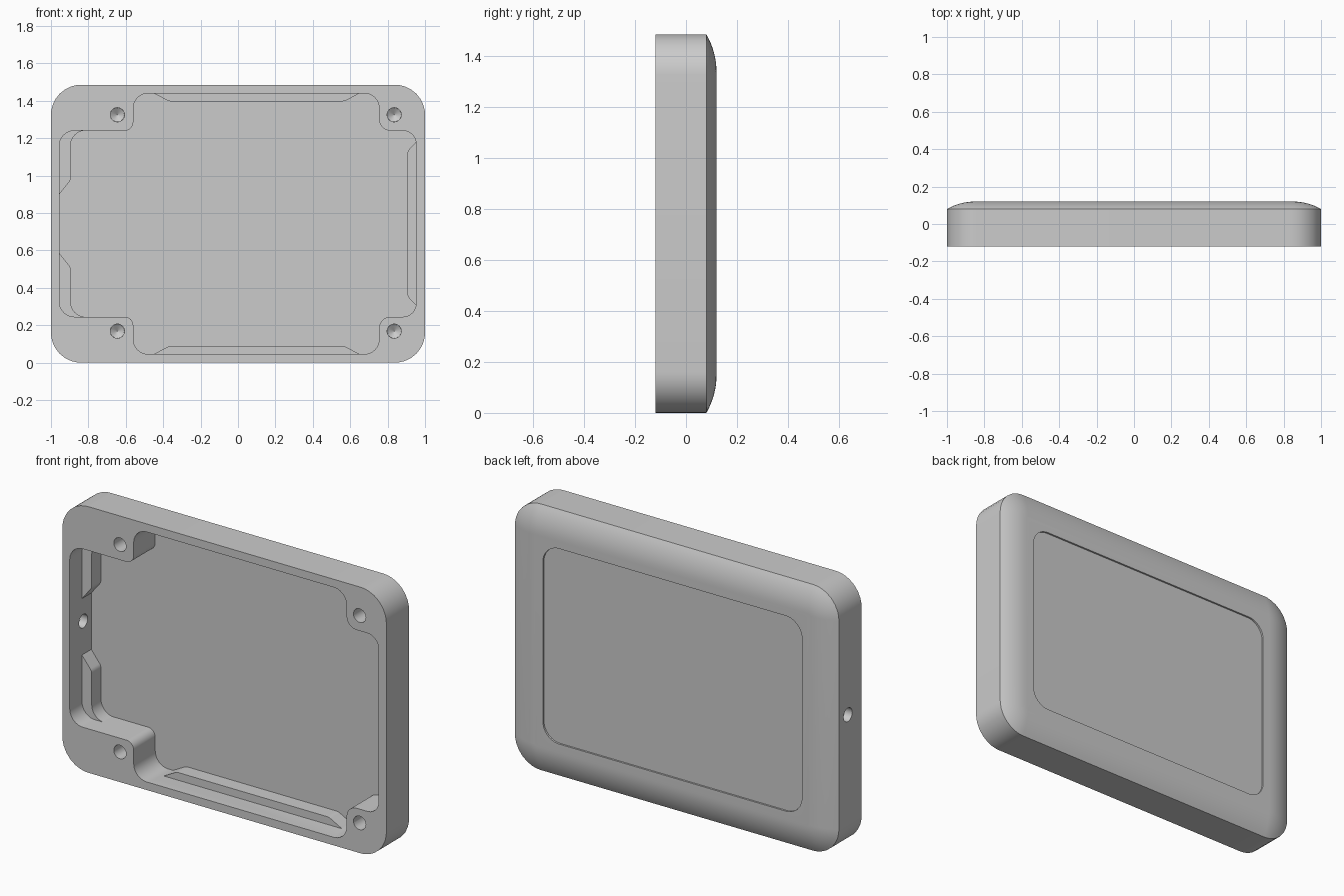
import bpy, bmesh, math
from mathutils import Vector, Matrix

if "Cube" in bpy.data.objects:
    bpy.data.objects.remove(bpy.data.objects["Cube"])

WIDTH, HEIGHT = 1.0, 1.485          # half width, full height
FRONT, RIM, BACK = -0.12, 0.08, 0.12
MID = HEIGHT / 2

grey = bpy.data.materials.new("grey plastic")
grey.use_nodes = True
grey.diffuse_color = (0.6, 0.6, 0.6, 1)
grey.node_tree.nodes["Principled BSDF"].inputs["Base Color"].default_value = (0.6, 0.6, 0.6, 1)


def fillet(corners, steps=8):
    """Round each (x, z, radius) corner of an outline."""
    out = []
    for i, (x, z, r) in enumerate(corners):
        p = Vector((x, z))
        if r == 0:
            out.append(p)
            continue
        u = (Vector(corners[i - 1][:2]) - p).normalized()
        v = (Vector(corners[(i + 1) % len(corners)][:2]) - p).normalized()
        half = u.angle(v) / 2
        c = p + (u + v).normalized() * r / math.sin(half)
        t = r / math.tan(half)
        a, b = p + u * t - c, p + v * t - c
        out += [c + a.lerp(b, k / steps).normalized() * r for k in range(steps + 1)]
    return out


def rounded_rect(hx, hz, r):
    return fillet([(sx * hx, MID + sz * hz, r)
                   for sx, sz in ((-1, -1), (1, -1), (1, 1), (-1, 1))])


def loft(name, layers):
    """Solid through a list of (outline, y) layers."""
    bm = bmesh.new()
    rings = [[bm.verts.new((p.x, y, p.y)) for p in outline] for outline, y in layers]
    n = len(rings[0])
    for a, b in zip(rings, rings[1:]):
        for i in range(n):
            j = (i + 1) % n
            bm.faces.new((a[i], a[j], b[j], b[i]))
    bm.faces.new(rings[0])
    bm.faces.new(rings[-1])
    return finish(name, bm)


def finish(name, bm):
    bmesh.ops.recalc_face_normals(bm, faces=bm.faces)
    mesh = bpy.data.meshes.new(name)
    bm.to_mesh(mesh)
    bm.free()
    obj = bpy.data.objects.new(name, mesh)
    obj.data.materials.append(grey)
    bpy.context.collection.objects.link(obj)
    return obj


def prism(name, outline, y0, y1):
    return loft(name, [(outline, y0), (outline, y1)])


def drill(name, radius, tip_radius, depth, matrix):
    bm = bmesh.new()
    bmesh.ops.create_cone(bm, cap_ends=True, segments=24, radius1=radius,
                          radius2=tip_radius, depth=depth, matrix=matrix)
    return finish(name, bm)


def combine(target, tool, operation):
    mod = target.modifiers.new(tool.name, 'BOOLEAN')
    mod.operation, mod.solver, mod.object = operation, 'EXACT', tool
    bpy.context.view_layer.objects.active = target
    bpy.ops.object.modifier_apply(modifier=mod.name)
    bpy.data.objects.remove(tool)


# Outer shell: straight rim, then an arc easing into the flat back
CORNER, EASE = 0.16, 0.15
drop = BACK - RIM
arc_r = (EASE ** 2 + drop ** 2) / (2 * drop)
sweep = math.asin(EASE / arc_r)
layers = [(rounded_rect(WIDTH, MID, CORNER), FRONT)]
for k in range(9):
    a = sweep * (1 - k / 8)
    inset = EASE - arc_r * math.sin(a)
    y = BACK - arc_r * (1 - math.cos(a))
    layers.append((rounded_rect(WIDTH - inset, MID - inset, CORNER - inset), y))
case = loft("case_shell", layers)

# Cavity with four corner posts left standing
FLOOR, LEDGE = 0.07, -0.012
L, R, PL, PR = -0.955, 0.952, -0.56, 0.755
TOP, ARM = 1.44, 1.24
upper = [(L, ARM, 0.08), (PL, ARM, 0.045), (PL, TOP, 0.08),
         (PR, TOP, 0.08), (PR, ARM, 0.06), (R, ARM, 0.07)]
lower = [(x, HEIGHT - z, r) for x, z, r in reversed(upper)]
combine(case, prism("cavity", fillet(upper + lower), FRONT - 0.1, FLOOR), 'DIFFERENCE')


def add_ledge(name, outline):
    combine(case, prism(name, fillet(outline), LEDGE, FLOOR + 0.015), 'UNION')


def flip(outline):
    return [(x, HEIGHT - z, r) for x, z, r in outline]


# Raised ledges along the cavity walls
long_ledge = [(-0.49, TOP + 0.015, 0), (-0.45, TOP, 0.05), (-0.37, 1.397, 0.05),
              (0.57, 1.397, 0.05), (0.65, TOP, 0.05), (0.69, TOP + 0.015, 0)]
left_ledge = [(L - 0.015, 0.88, 0), (L, 0.9, 0), (-0.895, 0.975, 0.04),
              (-0.895, ARM, 0.08), (-0.8, ARM + 0.001, 0),
              (-0.8, ARM + 0.03, 0), (L - 0.015, ARM + 0.03, 0)]
add_ledge("top_ledge", long_ledge)
add_ledge("bottom_ledge", flip(long_ledge))
add_ledge("upper_side_ledge", left_ledge)
add_ledge("lower_side_ledge", flip(left_ledge))
right_half = [(R + 0.015, 1.2, 0), (R, 1.18, 0), (0.905, 1.13, 0.05)]
add_ledge("right_ledge", right_half + flip(right_half)[::-1])

# Shallow panel recess on the back
combine(case, prism("back_recess", rounded_rect(0.8, 0.545, 0.1), BACK - 0.01, BACK + 0.1),
        'DIFFERENCE')

# Screw holes with conical tips in the posts
HOLE = 0.038
turn = Matrix.Rotation(-math.pi / 2, 4, 'X')     # cone axis to +y
for x in (-0.645, 0.835):
    for z in (0.168, HEIGHT - 0.16):
        for tip, y0, y1 in ((HOLE, FRONT - 0.05, 0.0), (0.002, -0.0005, 0.025)):
            place = Matrix.Translation((x, (y0 + y1) / 2, z)) @ turn
            combine(case, drill("screw_hole", HOLE, tip, y1 - y0, place), 'DIFFERENCE')

# Cable hole through the side wall
side = Matrix.Translation((-1.0, 0.0, 0.77)) @ Matrix.Rotation(math.pi / 2, 4, 'Y')
combine(case, drill("cable_hole", HOLE, HOLE, 0.17, side), 'DIFFERENCE')

# Smooth rounded faces, keep hard edges
bpy.ops.object.select_all(action='DESELECT')
case.select_set(True)
bpy.context.view_layer.objects.active = case
bpy.ops.object.shade_smooth_by_angle(angle=math.radians(30))
